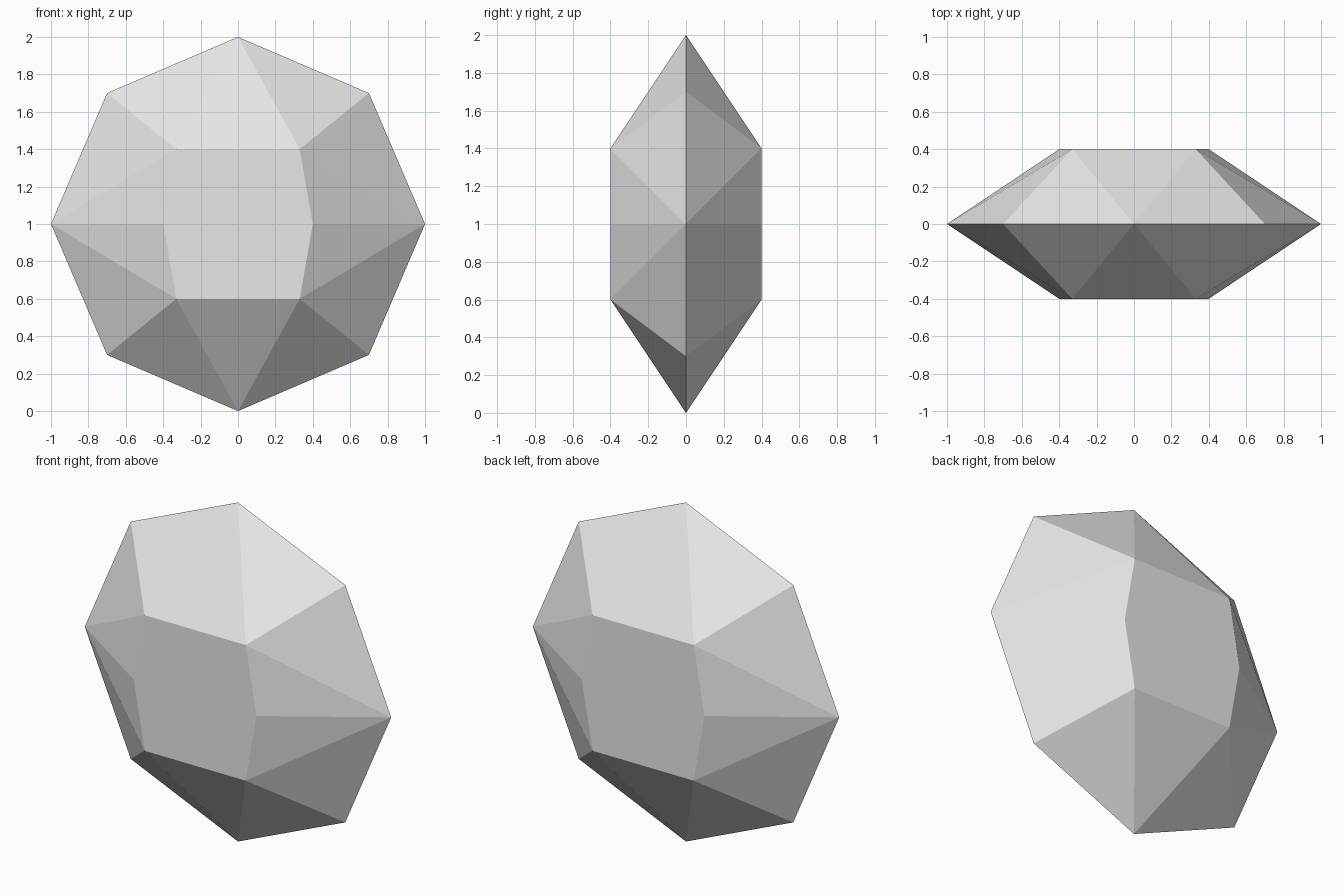
import bpy
import bmesh
import math

default_cube = bpy.data.objects.get("Cube")
if default_cube:
    bpy.data.objects.remove(default_cube, do_unlink=True)

MID = 1.0       # height of the gem's centre
DEPTH = 0.4     # distance of each flat table from the middle plane

# Plain grey material
grey = bpy.data.materials.new("plain_grey")
grey.use_nodes = True
colour = (0.8, 0.8, 0.8, 1)
grey.diffuse_color = colour
grey.node_tree.nodes["Principled BSDF"].inputs["Base Color"].default_value = colour

# Quarter outlines as (x, height from centre), mirrored to full outlines
RIM = [(1, 0), (0.7, 0.7), (0, 1)]
TABLE = [(0.4, 0), (0.33, 0.4)]


def mirrored(quarter):
    points = {(sx * x, sz * z) for x, z in quarter for sx in (1, -1) for sz in (1, -1)}
    return sorted(points, key=lambda p: math.atan2(p[1], p[0]))


bm = bmesh.new()

# Eight-sided rim on the middle plane, six-sided tables front and back
for x, z in mirrored(RIM):
    bm.verts.new((x, 0, MID + z))
for y in (-DEPTH, DEPTH):
    for x, z in mirrored(TABLE):
        bm.verts.new((x, y, MID + z))

# Facets stretch between rim and tables; flat table faces are merged
bmesh.ops.convex_hull(bm, input=bm.verts)
bmesh.ops.dissolve_limit(bm, angle_limit=math.radians(0.5),
                         verts=bm.verts, edges=bm.edges)
bmesh.ops.recalc_face_normals(bm, faces=bm.faces)

mesh = bpy.data.meshes.new("faceted_gem")
bm.to_mesh(mesh)
bm.free()
mesh.materials.append(grey)
gem = bpy.data.objects.new("faceted_gem", mesh)
bpy.context.collection.objects.link(gem)
